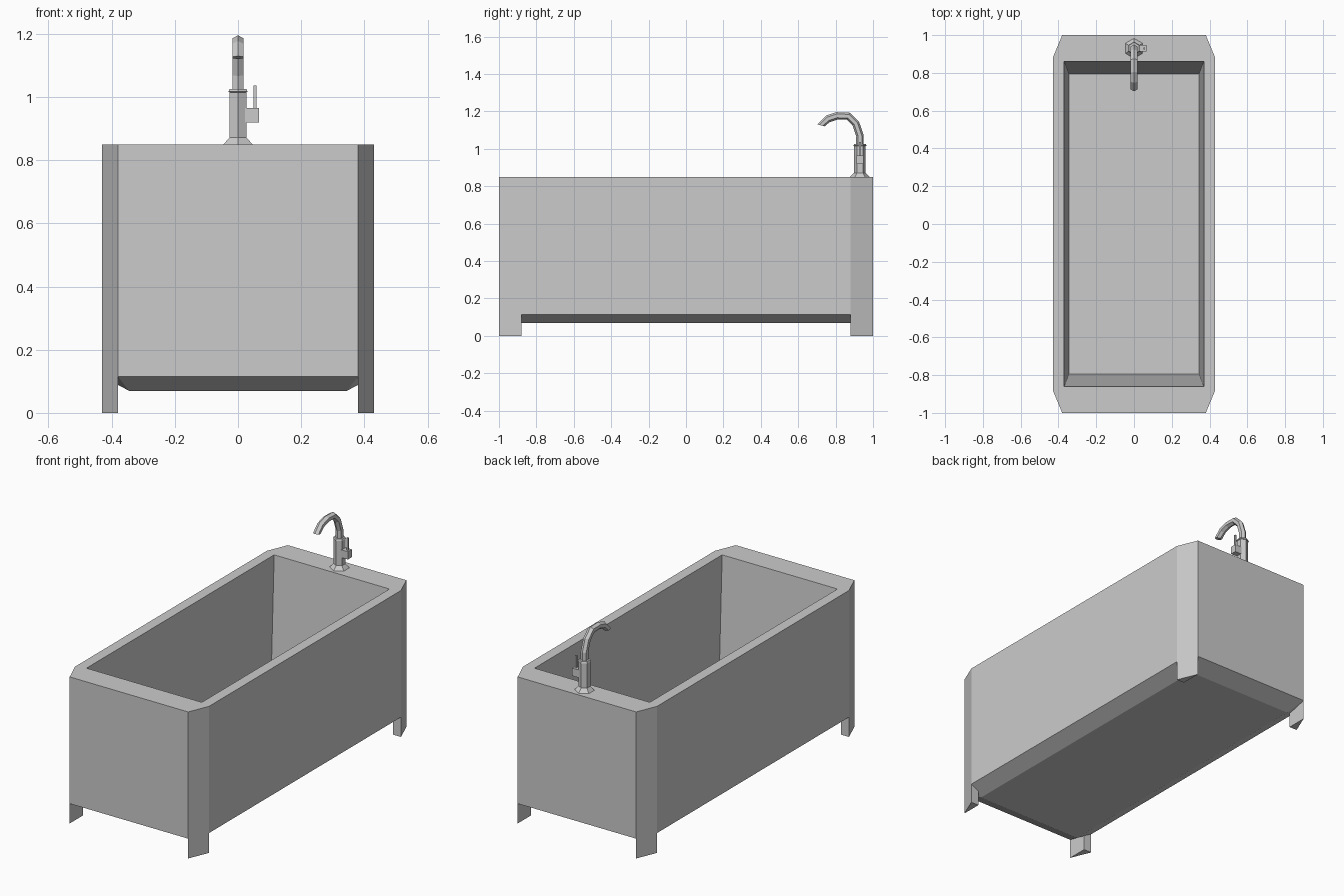
import bpy, bmesh, math
from mathutils import Vector

if "Cube" in bpy.data.objects:
    bpy.data.objects.remove(bpy.data.objects["Cube"])


def make_object(name, bm):
    bmesh.ops.recalc_face_normals(bm, faces=bm.faces)
    mesh = bpy.data.meshes.new(name)
    bm.to_mesh(mesh)
    bm.free()
    ob = bpy.data.objects.new(name, mesh)
    bpy.context.collection.objects.link(ob)
    return ob


def ring(bm, pts):
    return [bm.verts.new(p) for p in pts]


def bridge(bm, a, b):
    n = len(a)
    for i in range(n):
        j = (i + 1) % n
        bm.faces.new((a[i], a[j], b[j], b[i]))


def loft(name, rings):
    bm = bmesh.new()
    loops = [ring(bm, r) for r in rings]
    for a, b in zip(loops, loops[1:]):
        bridge(bm, a, b)
    bm.faces.new(loops[0])
    bm.faces.new(loops[-1])
    return make_object(name, bm)


def box(name, x0, x1, y0, y1, z0, z1):
    base = [(x0, y0), (x1, y0), (x1, y1), (x0, y1)]
    return loft(name, [[(x, y, z) for x, y in base] for z in (z0, z1)])


# Tub: chamfered outer shell, flat rim, tapered basin and underside
W, L, CX, CY, TOP, SKIRT = 0.43, 1.0, 0.38, 0.88, 0.85, 0.115


def octagon(z):
    return [(W, -CY, z), (W, CY, z), (CX, L, z), (-CX, L, z),
            (-W, CY, z), (-W, -CY, z), (-CX, -L, z), (CX, -L, z)]


def rect(x, y, z):
    return [(x, -y, z), (x, y, z), (-x, y, z), (-x, -y, z)]


def octagon_to_rect(bm, o, q):
    for i in range(4):
        j = (i + 1) % 4
        bm.faces.new((o[2 * i], o[2 * i + 1], q[j], q[i]))
        bm.faces.new((o[2 * i + 1], o[(2 * i + 2) % 8], q[j]))


bm = bmesh.new()
top, low = ring(bm, octagon(TOP)), ring(bm, octagon(SKIRT))
opening, floor = ring(bm, rect(0.37, 0.86, TOP)), ring(bm, rect(0.345, 0.795, 0.12))
under = ring(bm, rect(0.345, 0.9, 0.07))
bridge(bm, low, top)
octagon_to_rect(bm, top, opening)
bridge(bm, opening, floor)
bm.faces.new(floor)
octagon_to_rect(bm, low, under)
bm.faces.new(under)
make_object("tub", bm)

# Feet: triangular prisms below the chamfered corners
for sx, side in ((-1, "left"), (1, "right")):
    for sy, end in ((-1, "front"), (1, "back")):
        tri = [(sx * CX, sy * L), (sx * W, sy * CY), (sx * CX, sy * CY)]
        loft(f"foot_{end}_{side}", [[(x, y, z) for x, y in tri] for z in (0, SKIRT)])

# Tap body: six-sided turned column with flared base and small collar
TY = 0.93
hexagon = [math.radians(60 * k) for k in range(6)]
profile = [(0.053, TOP), (0.031, 0.872), (0.031, 1.015), (0.035, 1.017), (0.031, 1.026)]
loft("tap_body", [[(r * math.sin(a), TY + r * math.cos(a), z) for a in hexagon]
                  for r, z in profile])

# Spout: hexagonal tube swept along a bent path, cut level at the tip
path = [Vector(p) for p in ((TY, 1.02), (TY, 1.07), (0.908, 1.135), (0.867, 1.175),
                            (0.807, 1.176), (0.758, 1.16), (0.722, 1.125))]
rings = []
for i, p in enumerate(path):
    if i == 0:
        t = Vector((0, 1))
    elif i == len(path) - 1:
        t = Vector((-0.25, -1)).normalized()
    else:
        t = ((p - path[i - 1]).normalized() + (path[i + 1] - p).normalized()).normalized()
    n = Vector((t.y, -t.x))
    rings.append([(0.02 * math.sin(a), p.x + 0.02 * math.cos(a) * n.x,
                   p.y + 0.02 * math.cos(a) * n.y) for a in hexagon])
loft("tap_spout", rings)

# Lever: block on the side of the tap with an upright pin
box("lever_block", 0.02, 0.067, TY - 0.018, TY + 0.018, 0.92, 0.965)
box("lever_pin", 0.049, 0.058, TY - 0.005, TY + 0.005, 0.96, 1.036)
